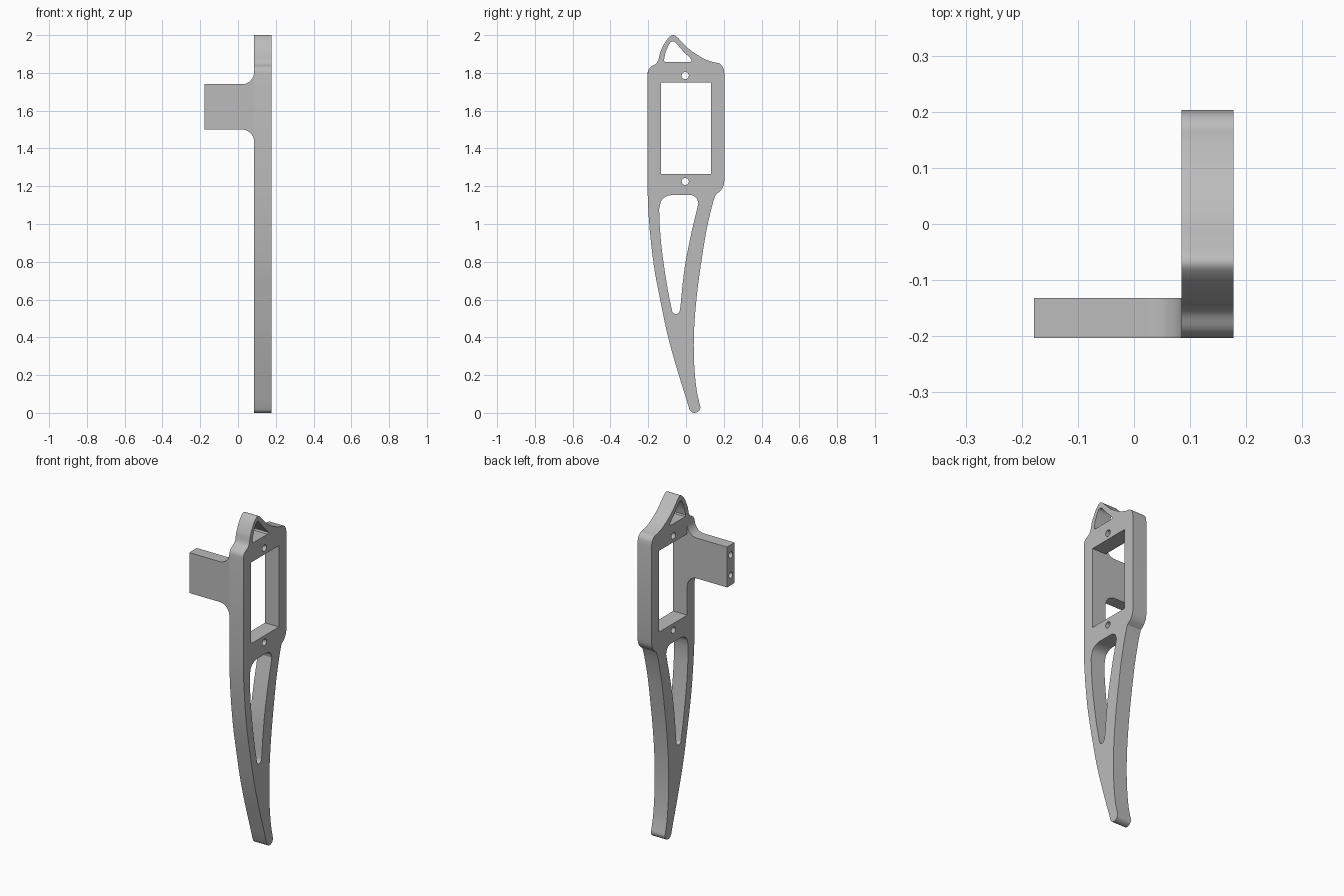
import bpy, bmesh, math
from mathutils import Matrix, Vector

if "Cube" in bpy.data.objects:
    bpy.data.objects.remove(bpy.data.objects["Cube"])

grey = bpy.data.materials.new("plain grey")
grey.diffuse_color = (0.5, 0.5, 0.5, 1)
grey.use_nodes = True
grey.node_tree.nodes["Principled BSDF"].inputs["Base Color"].default_value = grey.diffuse_color


def smooth(pts, n=5):
    """Catmull-Rom curve through a short run of points."""
    p = [Vector(q) for q in pts]
    p = [2 * p[0] - p[1]] + p + [2 * p[-1] - p[-2]]
    out = []
    for a, b, c, d in zip(p, p[1:], p[2:], p[3:]):
        for i in range(n):
            t = i / n
            out.append(0.5 * (2 * b + (c - a) * t + (2 * a - 5 * b + 4 * c - d) * t * t
                              + (3 * b - a - 3 * c + d) * t ** 3))
    return out + [p[-2]]


def arc(cx, cy, r, a0, a1, n=12):
    return [Vector((cx + r * math.cos(math.radians(a0 + (a1 - a0) * i / n)),
                    cy + r * math.sin(math.radians(a0 + (a1 - a0) * i / n)))) for i in range(n + 1)]


def extrude(name, loops, axes, thickness):
    """Filled 2D loops (first outer, rest holes) made into a solid plate."""
    cu = bpy.data.curves.new(name, 'CURVE')
    cu.dimensions, cu.fill_mode, cu.extrude = '2D', 'BOTH', thickness / 2
    for loop in loops:
        s = cu.splines.new('POLY')
        s.points.add(len(loop) - 1)
        for pt, q in zip(s.points, loop):
            pt.co = (q[0], q[1], 0, 1)
        s.use_cyclic_u = True
    ob = bpy.data.objects.new(name, cu)
    bpy.context.collection.objects.link(ob)
    bpy.ops.object.select_all(action='DESELECT')
    bpy.context.view_layer.objects.active = ob
    ob.select_set(True)
    bpy.ops.object.convert(target='MESH')
    ob = bpy.context.object
    bm = bmesh.new()
    bm.from_mesh(ob.data)
    bmesh.ops.remove_doubles(bm, verts=bm.verts, dist=1e-5)
    bm.transform(axes)
    bmesh.ops.recalc_face_normals(bm, faces=bm.faces)
    bm.to_mesh(ob.data)
    bm.free()
    ob.data.materials.clear()
    ob.data.materials.append(grey)
    return ob


# side plate outline (y, z): tip, curved right edge, frame, top loop, curved left edge
outline = (
    arc(0.046, 0.03, 0.03, 200, 380)
    + smooth([(0.069, 0.06), (0.056, 0.124), (0.045, 0.23), (0.041, 0.36), (0.046, 0.495),
              (0.061, 0.653), (0.083, 0.812), (0.109, 0.971), (0.140, 1.103), (0.157, 1.155)])
    + smooth([(0.168, 1.163), (0.186, 1.18), (0.198, 1.203), (0.203, 1.23)])
    + smooth([(0.203, 1.80), (0.196, 1.83), (0.177, 1.85), (0.145, 1.857), (0.093, 1.876),
              (0.02, 1.923), (-0.024, 1.966), (-0.049, 1.991), (-0.066, 2.0), (-0.083, 1.994),
              (-0.108, 1.966), (-0.135, 1.913), (-0.147, 1.868), (-0.161, 1.847),
              (-0.186, 1.832), (-0.199, 1.815), (-0.203, 1.795)])
    + smooth([(-0.203, 1.16), (-0.198, 1.05), (-0.187, 0.918), (-0.167, 0.759), (-0.135, 0.59),
              (-0.098, 0.415), (-0.05, 0.24), (0.012, 0.04)])[:-1])
window = [(-0.132, 1.265), (0.132, 1.265), (0.132, 1.748), (-0.132, 1.748)]
slot = (smooth([(-0.142, 1.08), (-0.130, 1.124), (-0.10, 1.148), (-0.066, 1.154)])
        + smooth([(0.03, 1.154), (0.054, 1.138), (0.064, 1.113), (0.061, 1.09), (0.03, 0.96),
                  (-0.002, 0.80), (-0.018, 0.68), (-0.030, 0.56), (-0.038, 0.532),
                  (-0.055, 0.523), (-0.070, 0.532), (-0.077, 0.555), (-0.103, 0.69),
                  (-0.128, 0.865), (-0.140, 1.0)]))
eye = ([Vector((-0.113, 1.858)), Vector((0.024, 1.858))]
       + smooth([(0.030, 1.866), (0.022, 1.878), (-0.018, 1.918), (-0.055, 1.96),
                 (-0.071, 1.967), (-0.087, 1.955), (-0.108, 1.908), (-0.117, 1.866)]))
screws = [arc(-0.004, z, 0.019, 0, 345, 23) for z in (1.225, 1.786)]
to_yz = Matrix(((0, 0, 1, 0.131), (1, 0, 0, 0), (0, 1, 0, 0), (0, 0, 0, 1)))
plate = extrude("side_plate", [outline, window, slot, eye] + screws, to_yz, 0.092)

# mounting arm (x, z) with fillets where it meets the plate
R = 0.064
arm_outline = ([Vector((-0.178, 1.74)), Vector((-0.178, 1.50))]
               + arc(0.085 - R, 1.50 - R, R, 90, 0) + arc(0.085 - R, 1.74 + R, R, 0, -90))
to_xz = Matrix(((1, 0, 0, 0), (0, 0, -1, -0.1675), (0, 1, 0, 0), (0, 0, 0, 1)))
arm = extrude("mounting_arm", [arm_outline], to_xz, 0.071)

# two blind screw holes in the end of the arm
for z in (1.56, 1.68):
    bpy.ops.mesh.primitive_cylinder_add(vertices=24, radius=0.018, depth=0.24,
                                        location=(-0.178, -0.167, z), rotation=(0, math.pi / 2, 0))
    cutter = bpy.context.object
    cutter.data.materials.append(grey)
    mod = arm.modifiers.new("screw hole", 'BOOLEAN')
    mod.operation, mod.object, mod.solver = 'DIFFERENCE', cutter, 'EXACT'
    bpy.context.view_layer.objects.active = arm
    bpy.ops.object.modifier_apply(modifier=mod.name)
    bpy.data.objects.remove(cutter)

# smooth curved edges, keep corners crisp
for ob in (plate, arm):
    bpy.ops.object.select_all(action='DESELECT')
    bpy.context.view_layer.objects.active = ob
    ob.select_set(True)
    bpy.ops.object.shade_smooth_by_angle(angle=math.radians(30))
